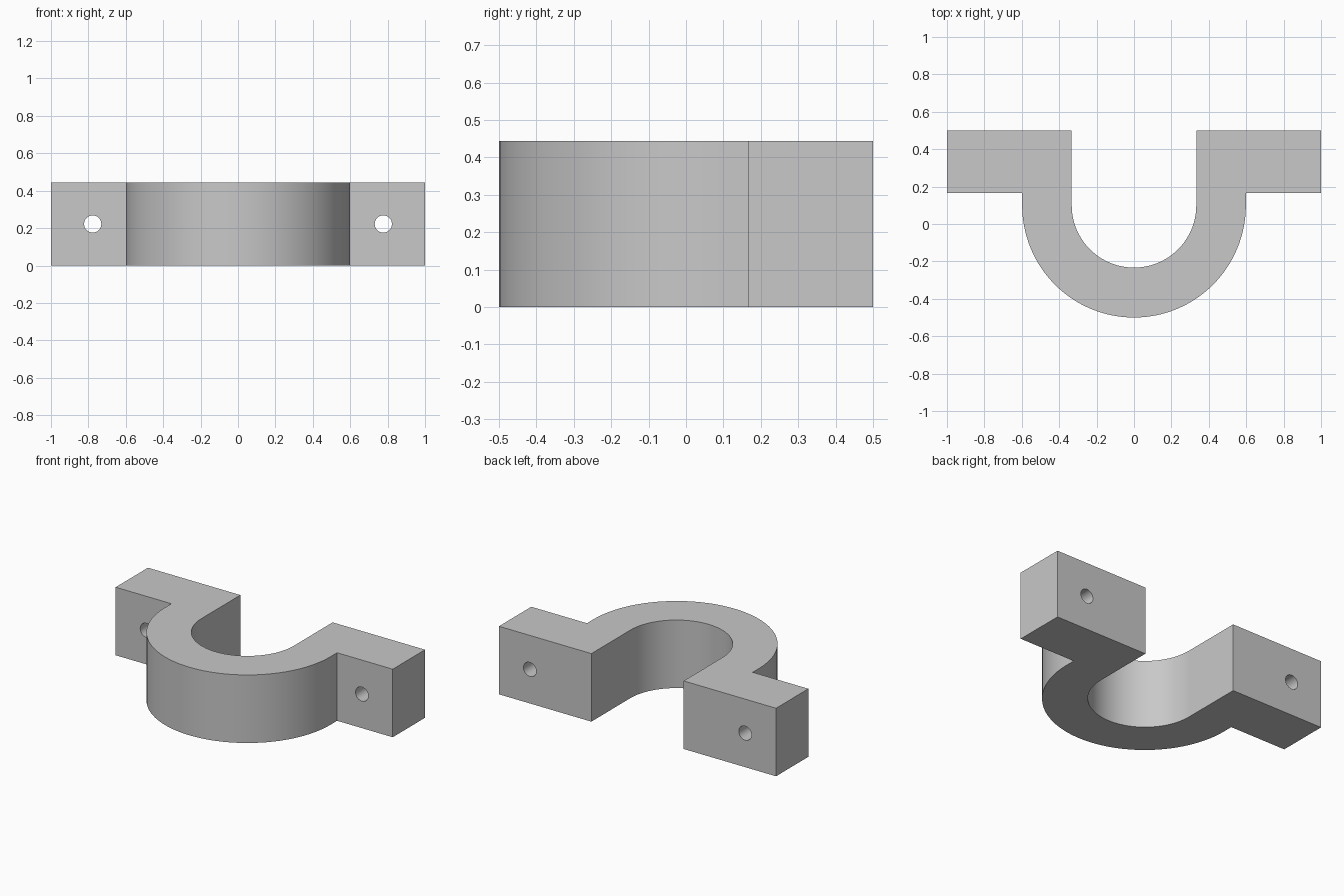
import bpy, bmesh, math

if "Cube" in bpy.data.objects:
    bpy.data.objects.remove(bpy.data.objects["Cube"])

HEIGHT = 0.444
CY = 0.1                    # centre of the saddle arcs
R_OUT, R_IN = 0.598, 0.333
FLANGE_Y, BACK_Y = 0.167, 0.5
HOLE_X, HOLE_R = 0.777, 0.046
SEG = 64

grey = bpy.data.materials.new("plain grey")
grey.diffuse_color = (0.58, 0.58, 0.58, 1)
grey.use_nodes = True
grey.node_tree.nodes["Principled BSDF"].inputs["Base Color"].default_value = grey.diffuse_color


def arc(r, depth, start, end):
    """Lower half arc around (0, CY), reaching down by depth."""
    return [(r * math.cos(a), CY + depth * math.sin(a))
            for a in (start + (end - start) * i / SEG for i in range(SEG + 1))]


# Clamp outline: flanges, outer saddle, inner saddle
outline = [(-1, BACK_Y), (-1, FLANGE_Y), (-R_OUT, FLANGE_Y)]
outline += arc(R_OUT, 0.6, math.pi, 2 * math.pi)
outline += [(R_OUT, FLANGE_Y), (1, FLANGE_Y), (1, BACK_Y), (R_IN, BACK_Y)]
outline += arc(R_IN, R_IN, 2 * math.pi, math.pi)
outline += [(-R_IN, BACK_Y)]

bm = bmesh.new()
base = bm.faces.new([bm.verts.new((x, y, 0)) for x, y in outline])
top = bmesh.ops.extrude_face_region(bm, geom=[base])["geom"]
bmesh.ops.translate(bm, vec=(0, 0, HEIGHT),
                    verts=[v for v in top if isinstance(v, bmesh.types.BMVert)])
bmesh.ops.recalc_face_normals(bm, faces=bm.faces)
mesh = bpy.data.meshes.new("saddle_clamp")
bm.to_mesh(mesh)
bm.free()
mesh.materials.append(grey)
clamp = bpy.data.objects.new("saddle_clamp", mesh)
bpy.context.collection.objects.link(clamp)

# Bolt holes through both flanges
for side in (-1, 1):
    bpy.ops.mesh.primitive_cylinder_add(
        vertices=32, radius=HOLE_R, depth=0.6,
        location=(side * HOLE_X, (FLANGE_Y + BACK_Y) / 2, HEIGHT / 2),
        rotation=(math.pi / 2, 0, 0))
    cutter = bpy.context.object
    cutter.name = "bolt_hole_cutter"
    cutter.hide_render = True
    cutter.data.materials.append(grey)
    bpy.context.view_layer.objects.active = clamp
    mod = clamp.modifiers.new("bolt_hole", 'BOOLEAN')
    mod.operation = 'DIFFERENCE'
    mod.solver = 'EXACT'
    mod.object = cutter
    bpy.ops.object.modifier_apply(modifier=mod.name)
    bpy.data.objects.remove(cutter)

# Smooth curved walls, keep crisp edges
bpy.ops.object.select_all(action='DESELECT')
clamp.select_set(True)
bpy.context.view_layer.objects.active = clamp
bpy.ops.object.shade_smooth_by_angle(angle=math.radians(30))
